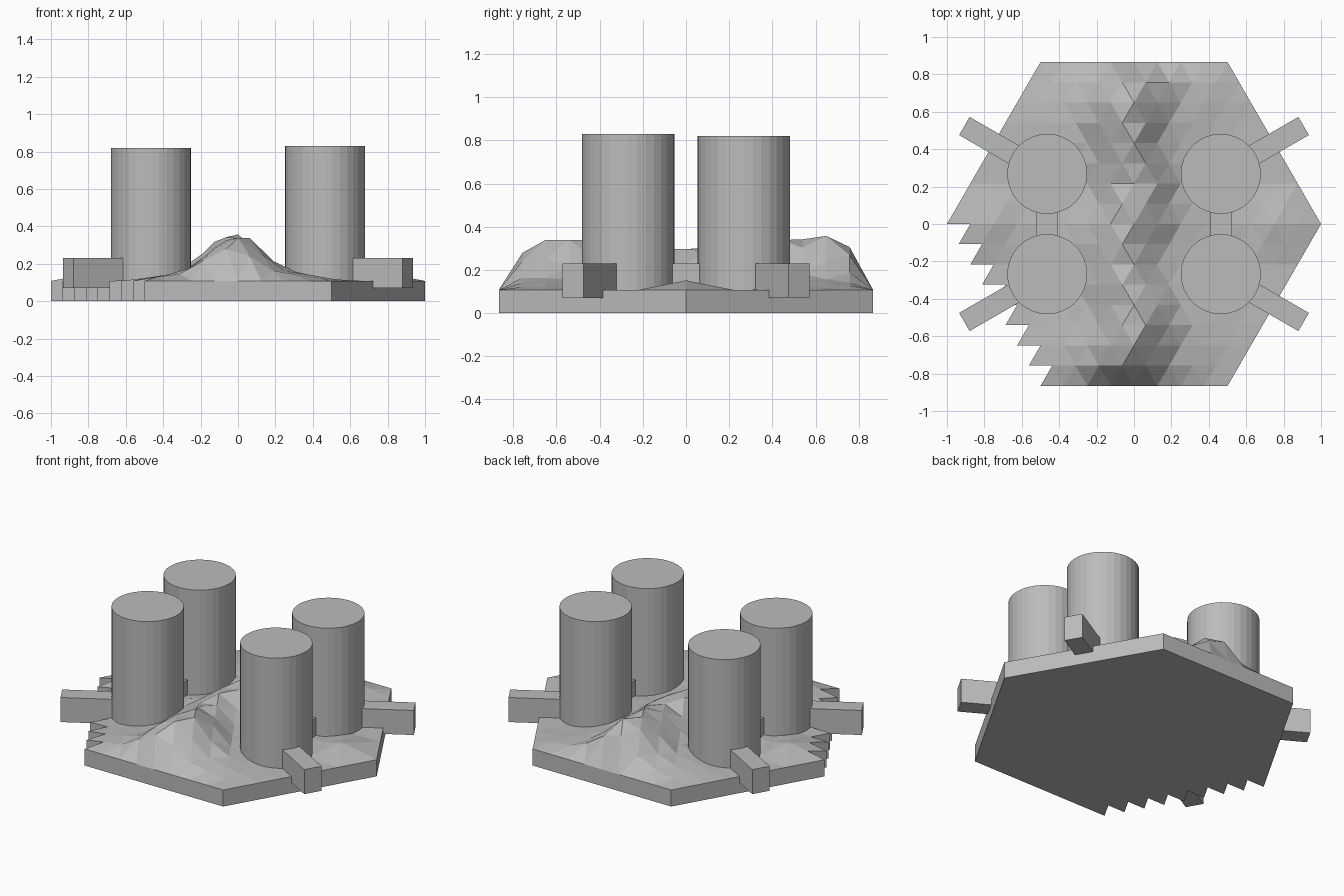
import bpy, bmesh, math, random
from mathutils import Matrix, Vector

if "Cube" in bpy.data.objects:
    bpy.data.objects.remove(bpy.data.objects["Cube"])

random.seed(4)
grey = bpy.data.materials.new("plain_grey")
grey.diffuse_color = (0.5, 0.5, 0.5, 1)
grey.use_nodes = True
grey.node_tree.nodes["Principled BSDF"].inputs["Base Color"].default_value = grey.diffuse_color
DECK = 0.108


def add_object(name, bm):
    bmesh.ops.recalc_face_normals(bm, faces=bm.faces)
    me = bpy.data.meshes.new(name)
    bm.to_mesh(me)
    bm.free()
    me.materials.append(grey)
    ob = bpy.data.objects.new(name, me)
    bpy.context.collection.objects.link(ob)
    return ob


def lerp_table(t, table):
    for (a, va), (b, vb) in zip(table, table[1:]):
        if t <= b:
            return va + (vb - va) * max(0, t - a) / (b - a)
    return table[-1][1]


# Height of the ridge along y, and its fall-off across x
CREST = [(-0.87, 0.11), (-0.76, 0.31), (-0.65, 0.38), (-0.5, 0.345), (-0.2, 0.30),
         (0, 0.32), (0.2, 0.31), (0.43, 0.34), (0.54, 0.38), (0.65, 0.375),
         (0.76, 0.32), (0.87, 0.11)]
FALL = [(0, 1), (0.06, 0.96), (0.13, 0.66), (0.2, 0.36), (0.26, 0.23),
        (0.38, 0.13), (0.5, 0.05), (0.6, 0)]


def height(x, y):
    shift = -0.025 + 0.03 * math.sin(9 * y)
    d = abs(x - shift)
    ridge = (lerp_table(y, CREST) - DECK) * lerp_table(d, FALL)
    ridge *= random.uniform(0.82, 1.03)
    # low mounds by the left and right corners
    mound = 0.048 * max(0, 1 - math.hypot(abs(x) - 0.77, y) / 0.21)
    return DECK + ridge + mound


# Hexagonal tile with a triangulated ridge
N = 8
bm = bmesh.new()
grid = {}
for r in range(-N, N + 1):
    for q in range(-N, N + 1):
        ring = max(abs(q), abs(r), abs(q + r))
        if ring <= N:
            x, y = (q + r / 2) / N, r * math.sqrt(0.75) / N
            z = DECK if ring == N else height(x, y)
            grid[q, r] = bm.verts.new((x, y, z))
for q, r in list(grid):
    for tri in (((q, r), (q + 1, r), (q, r + 1)),
                ((q + 1, r), (q + 1, r + 1), (q, r + 1))):
        if all(k in grid for k in tri):
            bm.faces.new([grid[k] for k in tri])
rim = [e for e in bm.edges if e.is_boundary]
ext = bmesh.ops.extrude_edge_only(bm, edges=rim)["geom"]
for v in ext:
    if isinstance(v, bmesh.types.BMVert):
        v.co.z = 0
bmesh.ops.contextual_create(bm, geom=[e for e in ext if isinstance(e, bmesh.types.BMEdge)
                                      and all(v.co.z == 0 for v in e.verts)])
add_object("hex_tile", bm)


def beam(name, a, b):
    """Square duct between two ground points."""
    a, b = Vector(a), Vector(b)
    d = b - a
    bm = bmesh.new()
    bmesh.ops.create_cube(bm, size=1)
    bmesh.ops.scale(bm, vec=(d.length, 0.112, 0.16), verts=bm.verts)
    bmesh.ops.rotate(bm, matrix=Matrix.Rotation(math.atan2(d.y, d.x), 3, 'Z'), verts=bm.verts)
    mid = (a + b) / 2
    bmesh.ops.translate(bm, vec=(mid.x, mid.y, 0.15), verts=bm.verts)
    add_object(name, bm)


for sx in (-1, 1):
    side = "right" if sx > 0 else "left"
    # Duct joining the two tanks on this side
    beam(side + "_link_duct", (sx * 0.464, -0.2), (sx * 0.464, 0.2))
    for sy in (-1, 1):
        tag = ("back_" if sy > 0 else "front_") + side
        cx, cy = sx * 0.464, sy * 0.268
        # Tank
        top = 0.829 if (sx, sy) == (1, -1) else 0.819
        bm = bmesh.new()
        bmesh.ops.create_cone(bm, cap_ends=True, segments=32, radius1=0.214, radius2=0.214,
                              depth=top - 0.08)
        bmesh.ops.translate(bm, vec=(cx, cy, (top + 0.08) / 2), verts=bm.verts)
        add_object(tag + "_tank", bm)
        # Outward duct
        beam(tag + "_outer_duct", (cx, cy), (sx * 0.907, sy * 0.524))
